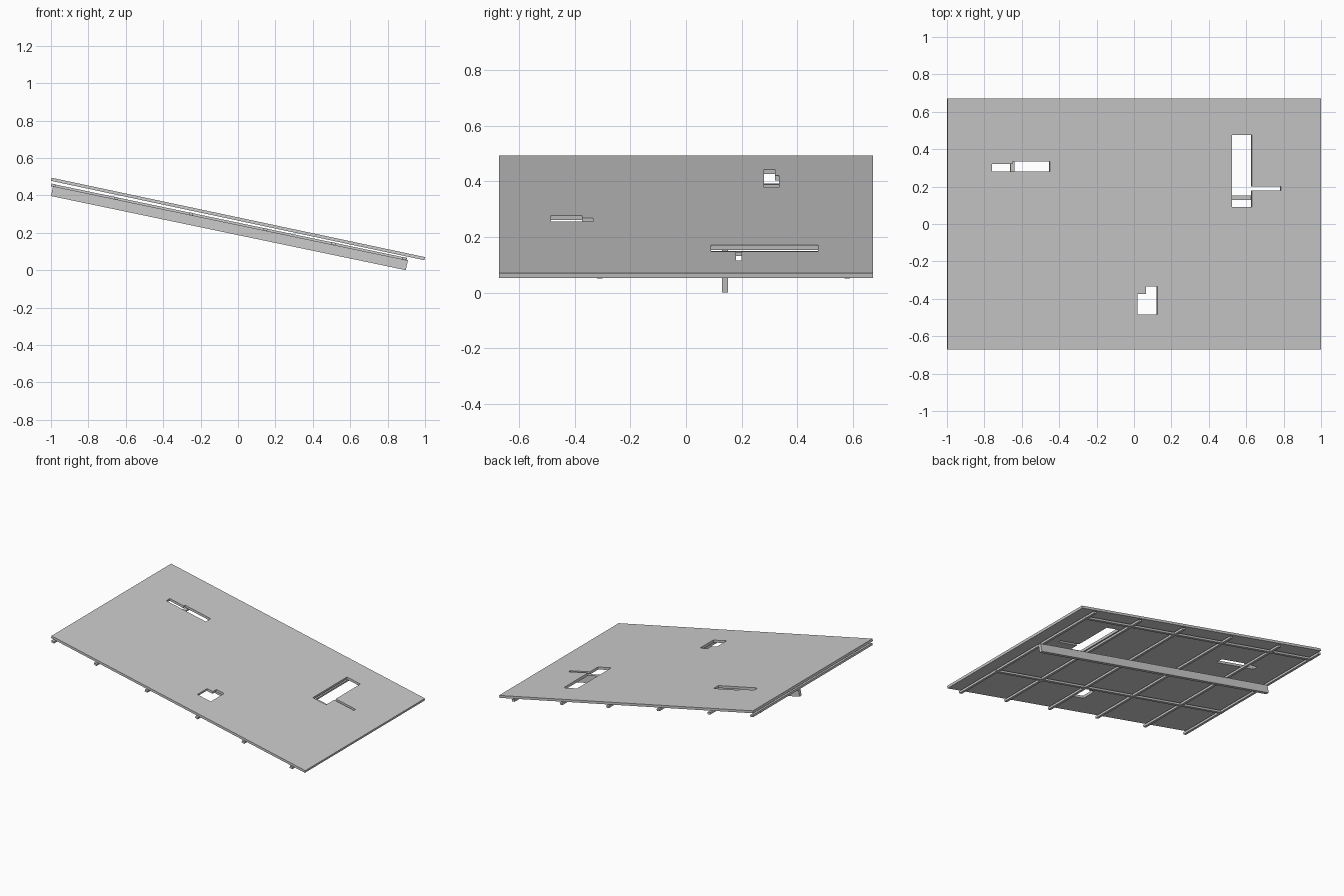
import bpy, bmesh, math
from mathutils import Matrix, Vector

if "Cube" in bpy.data.objects:
    bpy.data.objects.remove(bpy.data.objects["Cube"])

ROOF_TAN = 0.2125          # slope of the sheet
FRAME_ANGLE = math.radians(11.8)


def make_object(name, bm):
    mesh = bpy.data.meshes.new(name)
    bm.to_mesh(mesh)
    bm.free()
    obj = bpy.data.objects.new(name, mesh)
    bpy.context.collection.objects.link(obj)
    return obj


# Sloping roof sheet with three stepped openings (x0, x1, y0, y1)
holes = [(-0.76, -0.65, 0.28, 0.32), (-0.65, -0.45, 0.28, 0.335),
         (0.525, 0.63, 0.09, 0.475), (0.63, 0.785, 0.18, 0.20),
         (0.02, 0.065, -0.485, -0.375), (0.065, 0.125, -0.485, -0.335)]
xs = sorted({-0.9965, 1.0, *[h[0] for h in holes], *[h[1] for h in holes]})
ys = sorted({-0.672, 0.672, *[h[2] for h in holes], *[h[3] for h in holes]})
bm = bmesh.new()
grid = [[bm.verts.new((x, y, 0.07 + ROOF_TAN * (1 - x))) for y in ys] for x in xs]
for i in range(len(xs) - 1):
    for j in range(len(ys) - 1):
        cx, cy = (xs[i] + xs[i + 1]) / 2, (ys[j] + ys[j + 1]) / 2
        if not any(a < cx < b and c < cy < d for a, b, c, d in holes):
            bm.faces.new((grid[i][j], grid[i + 1][j], grid[i + 1][j + 1], grid[i][j + 1]))
bmesh.ops.delete(bm, geom=[v for v in bm.verts if not v.link_faces], context='VERTS')
sheet = make_object("roof_sheet", bm)
solid = sheet.modifiers.new("thickness", 'SOLIDIFY')
solid.thickness = 0.017
solid.offset = -1


# Timbers: s runs down the slope from x = -1, d is depth below the frame top
def timber(name, s0, s1, y0, y1, d0, d1):
    bm = bmesh.new()
    size = Matrix.Diagonal((s1 - s0, y1 - y0, d1 - d0, 1))
    mid = Vector(((s0 + s1) / 2, (y0 + y1) / 2, -(d0 + d1) / 2))
    bmesh.ops.create_cube(bm, size=1, matrix=Matrix.Translation(mid) @ size)
    obj = make_object(name, bm)
    obj.location = (-1, 0, 0.464)
    obj.rotation_euler = (0, FRAME_ANGLE, 0)


# Cross purlins
for k, x in enumerate((-0.985, -0.65, -0.25, 0.147, 0.512, 0.89)):
    s = (x + 1) / math.cos(FRAME_ANGLE)
    timber(f"purlin_{k + 1}", s - 0.011, s + 0.011, -0.672, 0.672, 0, 0.014)

# Long battens down the slope
for k, y in enumerate((-0.31, 0.58)):
    timber(f"batten_{k + 1}", 0.004, 1.945, y - 0.01, y + 0.01, 0.001, 0.015)

# Deep main beam
timber("main_beam", 0.014, 1.952, 0.129, 0.152, 0.012, 0.066)
